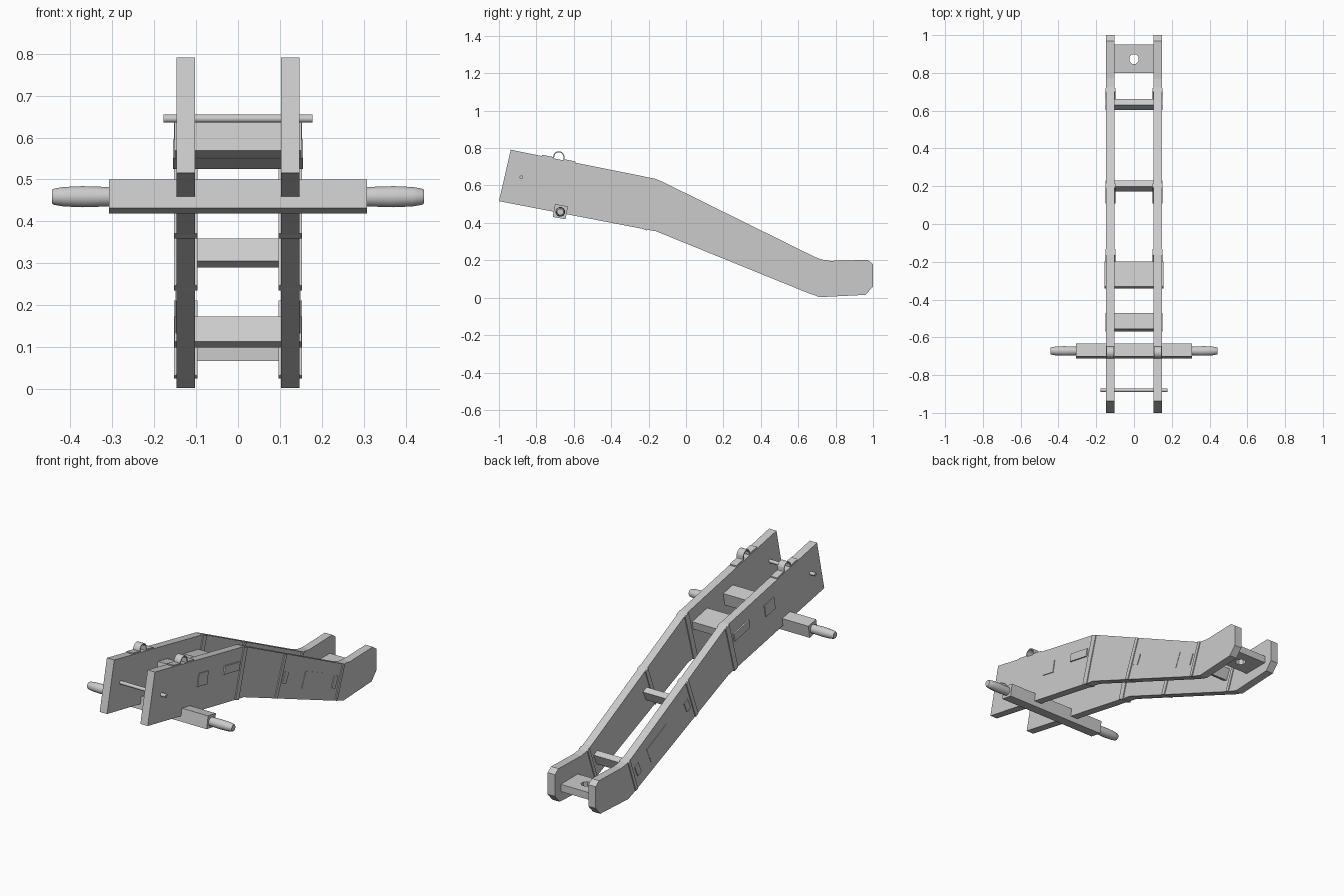
import bpy, bmesh
from math import radians, sin, cos, pi

if "Cube" in bpy.data.objects:
    bpy.data.objects.remove(bpy.data.objects["Cube"])


def finish(name, bm, mirror=False):
    bmesh.ops.recalc_face_normals(bm, faces=bm.faces)
    me = bpy.data.meshes.new(name)
    bm.to_mesh(me)
    bm.free()
    ob = bpy.data.objects.new(name, me)
    bpy.context.collection.objects.link(ob)
    if mirror:
        m = ob.modifiers.new("Mirror", 'MIRROR')
        m.use_axis = (True, False, False)
        m.use_mirror_merge = False
    return ob


def prism(name, pts, x0, x1):
    """Extrude a (y, z) profile from x0 to x1 and mirror it."""
    bm = bmesh.new()
    f = bm.faces.new([bm.verts.new((x0, y, z)) for y, z in pts])
    r = bmesh.ops.extrude_face_region(bm, geom=[f])
    for v in r['geom']:
        if isinstance(v, bmesh.types.BMVert):
            v.co.x = x1
    return finish(name, bm, True)


def beam(name, half_x, y, z, length, height, tilt):
    """Cross beam along x, tilted to follow the cheeks."""
    bm = bmesh.new()
    bmesh.ops.create_cube(bm, size=1)
    for v in bm.verts:
        v.co.x *= 2 * half_x
        v.co.y *= length
        v.co.z *= height
    ob = finish(name, bm)
    ob.location = (0, y, z)
    ob.rotation_euler.x = radians(tilt)
    return ob


def lathe(name, prof, y, z, sides, mirror):
    """Rings of (x, radius) about an axis parallel to x."""
    bm = bmesh.new()
    rings = [[bm.verts.new((x, y + r * cos(2 * pi * (i + .5) / sides),
                            z + r * sin(2 * pi * (i + .5) / sides)))
              for i in range(sides)] for x, r in prof]
    for a, b in zip(rings, rings[1:]):
        for i in range(sides):
            j = (i + 1) % sides
            bm.faces.new((a[i], a[j], b[j], b[i]))
    bm.faces.new(rings[0])
    bm.faces.new(rings[-1])
    ob = finish(name, bm, mirror)
    for p in ob.data.polygons:
        p.use_smooth = len(p.vertices) == 4
    ob.data.set_sharp_from_angle(angle=radians(50))
    return ob


# side cheeks
prism("cheek", [(-1, .516), (-.937, .791), (-.165, .636), (-.13, .622),
                (.684, .22), (.725, .204), (.77, .197), (.97, .202), (1, .18),
                (1, .06), (.96, .015), (.715, .003), (.652, .025),
                (-.16, .355), (-.2, .362)], .102, .147)

# iron bands around the cheeks: bottom point, top point, width vector
for i, (b, t, w) in enumerate([((-.24, .371), (-.163, .634), (.031, -.012)),
                               ((.108, .247), (.192, .462), (.022, -.011)),
                               ((.636, .033), (.702, .212), (.018, -.007))]):
    prism(f"band_{i + 1}", [b, t, (t[0] + w[0], t[1] + w[1]),
                            (b[0] + w[0], b[1] + w[1])], .097, .152)

# transoms, whose tenons show through the cheeks
beam("front_transom", .151, -.52, .595, .085, .07, -11)
beam("second_transom", .155, -.27, .56, .135, .045, -11)
beam("third_transom", .151, .202, .325, .035, .06, -26)
beam("fourth_transom", .151, .633, .137, .035, .065, -24)

# shallow side panels
u, v = (.914, -.407), (.407, .914)
prism("side_panel", [(.45 + a * .095 * u[0] + b * .045 * v[0],
                      .213 + a * .095 * u[1] + b * .045 * v[1])
                     for a, b in ((-1, -1), (1, -1), (1, 1), (-1, 1))], .14, .149)

# axle with tapered spindles
beam("axle", .307, -.672, .46, .07, .07, -10)
lathe("spindle", [(.30, .023), (.31, .024), (.37, .026), (.415, .024),
                  (.438, .02), (.443, .017)], -.672, .459, 12, True)

# front cross rod
lathe("cross_rod", [(-.177, .01), (.177, .01)], -.88, .645, 8, False)

# trunnion caps: flanged arches on top of the cheeks
def top(y):
    return .791 - (y + .937) * .2008

arc = [(-.68 - cos(pi * i / 10), sin(pi * i / 10)) for i in range(11)]
outer = [(-.68 + .031 * (a + .68), .75 + .033 * s) for a, s in arc]
inner = [(-.68 + .025 * (a + .68), .75 + .027 * s) for a, s in arc]
t = .007
prism("trunnion_cap",
      [(-.77, top(-.77)), (-.77, top(-.77) + t), (-.711, top(-.711) + t)] + outer[1:-1]
      + [(-.649, top(-.649) + t), (-.59, top(-.59) + t), (-.59, top(-.59)),
         (-.655, top(-.655))] + inner[::-1][1:-1] + [(-.705, top(-.705))],
      .105, .145)

# rear towing plate with an eye
bm = bmesh.new()
n = 8
hole = [(.027 * cos(2 * pi * (i + .5) / n), .873 + .027 * sin(2 * pi * (i + .5) / n))
        for i in range(n)]
rim = []
for x, y in hole:
    dx, dy = x / .0249, (y - .873) / .0249
    big = abs(dx) > .9, abs(dy) > .9
    rim.append(((.11 if dx > 0 else -.11) if big[0] else x,
                (.95 if dy > 0 else .80) if big[1] else y))
# corner points complete the rectangle
lo, hi = .068, .108
for i in range(n):
    j = (i + 1) % n
    ring = [hole[i], rim[i]]
    if abs(abs(rim[i][0]) - abs(rim[j][0])) > .01:
        ring.append((.11 if rim[i][0] + rim[j][0] > 0 else -.11,
                     .95 if rim[i][1] + rim[j][1] > 1.746 else .80))
    ring += [rim[j], hole[j]]
    for z in (lo, hi):
        bm.faces.new([bm.verts.new((x, y, z)) for x, y in ring])
    for a, b in zip(ring[1:-2], ring[2:-1]):
        bm.faces.new([bm.verts.new((*p, z)) for p, z in ((a, lo), (b, lo), (b, hi), (a, hi))])
    bm.faces.new([bm.verts.new((*p, z)) for p, z in
                  ((hole[i], lo), (hole[j], lo), (hole[j], hi), (hole[i], hi))])
bmesh.ops.remove_doubles(bm, verts=bm.verts, dist=1e-5)
finish("towing_plate", bm)
